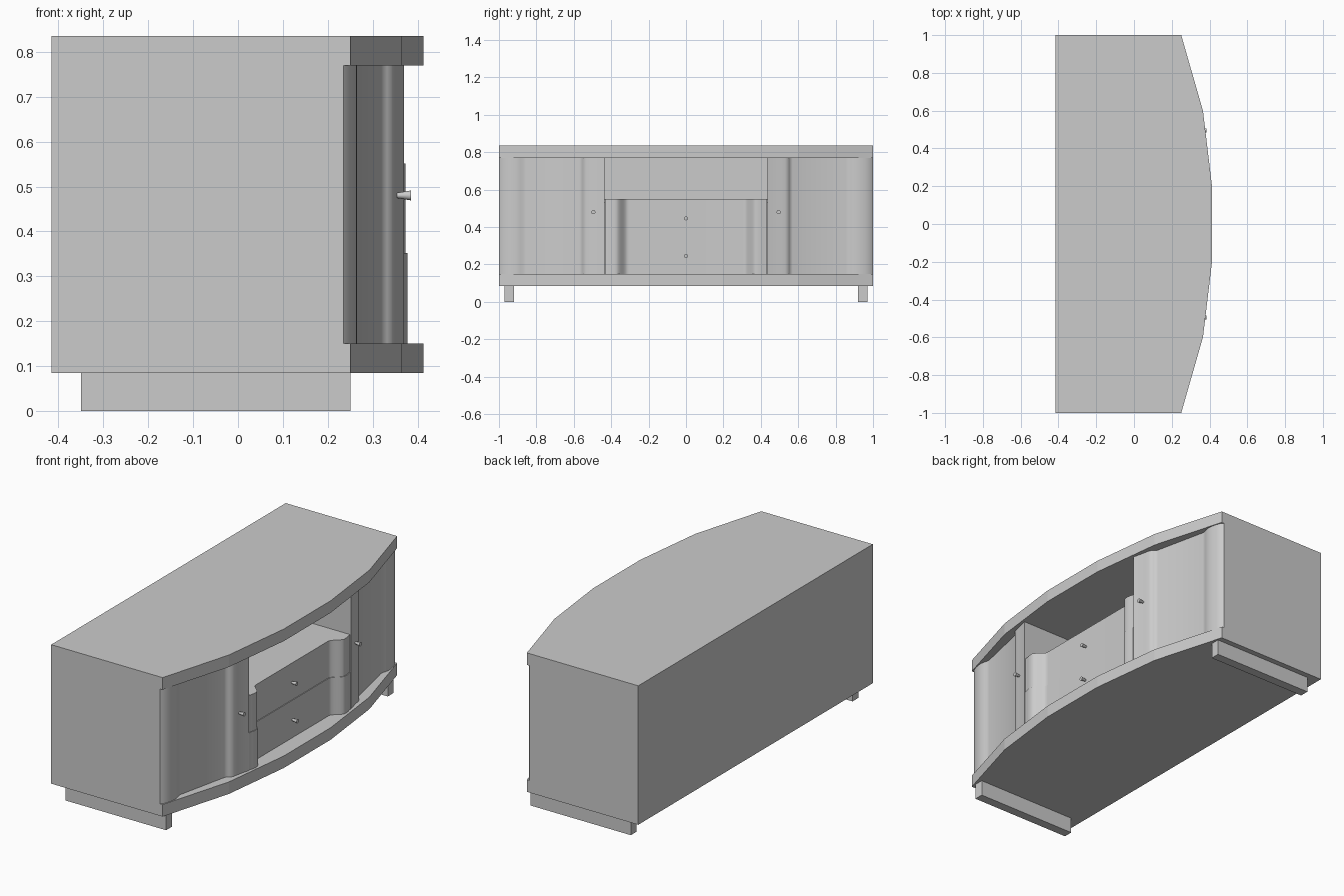
import bpy, bmesh, math

if "Cube" in bpy.data.objects:
    bpy.data.objects.remove(bpy.data.objects["Cube"])

Y_DIV = 0.435          # inner edge of the doors / dividers
Z0, Z1 = 0.15, 0.77    # between the two slabs


def finish(name, bm, smooth=False):
    bmesh.ops.recalc_face_normals(bm, faces=bm.faces[:])
    me = bpy.data.meshes.new(name)
    bm.to_mesh(me)
    bm.free()
    ob = bpy.data.objects.new(name, me)
    bpy.context.collection.objects.link(ob)
    if smooth:
        bpy.ops.object.select_all(action='DESELECT')
        ob.select_set(True)
        bpy.context.view_layer.objects.active = ob
        bpy.ops.object.shade_smooth_by_angle(angle=math.radians(42))
    return ob


def prism(name, outline, z0, z1, smooth=False):
    """Extrude an (x, y) outline from z0 to z1."""
    bm = bmesh.new()
    face = bm.faces.new([bm.verts.new((x, y, z0)) for x, y in outline])
    new = bmesh.ops.extrude_face_region(bm, geom=[face])['geom']
    top = [v for v in new if isinstance(v, bmesh.types.BMVert)]
    bmesh.ops.translate(bm, verts=top, vec=(0, 0, z1 - z0))
    return finish(name, bm, smooth)


def box(name, x0, x1, y0, y1, z0, z1):
    return prism(name, [(x0, y0), (x1, y0), (x1, y1), (x0, y1)], z0, z1)


def knob(name, x, y, z):
    bm = bmesh.new()
    bmesh.ops.create_cone(bm, cap_ends=True, segments=12, radius1=0.005,
                          radius2=0.011, depth=0.036)
    for v in bm.verts:
        v.co = (x + v.co.z + 0.012, y + v.co.x, z + v.co.y)
    finish(name, bm, True)


def ease(a, b, t):
    t = min(max((t - a) / (b - a), 0), 1)
    return t * t * (3 - 2 * t)


# top and bottom slabs with faceted bow front
half = [(0.25, 1.0), (0.365, 0.6), (0.413, 0.2)]
bow = [(-0.415, -1.0)] + [(x, -y) for x, y in half] + half[::-1] + [(-0.415, 1.0)]
prism("bottom_slab", bow, 0.085, Z0)
prism("top_slab", bow, Z1, 0.835)

# back panel and shelf above the drawers
box("back_panel", -0.415, -0.395, -1, 1, Z0, Z1)
box("shelf", -0.395, 0.295, -Y_DIV, Y_DIV, 0.53, 0.55)

# door front: raised rounded stiles around a recessed flat panel
door_front = [(0.235, 1.0), (0.248, 0.985), (0.258, 0.96), (0.264, 0.93),
              (0.265, 0.905), (0.261, 0.885), (0.256, 0.87), (0.255, 0.855),
              (0.318, 0.57), (0.322, 0.56), (0.332, 0.552), (0.342, 0.545),
              (0.348, 0.53), (0.352, 0.51), (0.356, 0.49), (0.363, 0.46),
              (0.37, Y_DIV)]
door_back = [(0.345, Y_DIV), (0.315, 0.53), (0.23, 0.86), (0.215, 1.0)]

for s, side in ((-1, "left"), (1, "right")):
    a, b = sorted((s, s * 0.98))
    box(side + "_side_panel", -0.395, 0.235, a, b, Z0, Z1)
    a, b = sorted((s * Y_DIV, s * (Y_DIV + 0.02)))
    box(side + "_divider", -0.395, 0.345, a, b, Z0, Z1)
    a, b = sorted((s * 0.92, s * 0.97))
    box(side + "_foot", -0.35, 0.25, a, b, 0, 0.085)
    prism(side + "_door", [(x, s * y) for x, y in door_front + door_back], Z0, Z1, True)
    knob(side + "_door_knob", 0.355, s * 0.495, 0.48)


# drawers with raised ends and a recessed centre
def drawer(name, out, z0, z1):
    ys = [0.433 - 0.01 * i for i in range(14)]
    pts = [(0.322 + out + 0.051 * ease(0.31, 0.375, y) - 0.008 * ease(0.39, 0.433, y), y)
           for y in ys]
    front = [(x, -y) for x, y in pts] + pts[::-1]
    prism(name, front + [(0.28, 0.433), (0.28, -0.433)], z0, z1, True)
    knob(name + "_knob", 0.322 + out, 0, (z0 + z1) / 2 - 0.005)


drawer("lower_drawer", 0.004, Z0, 0.352)
drawer("upper_drawer", 0.0, 0.352, 0.551)
